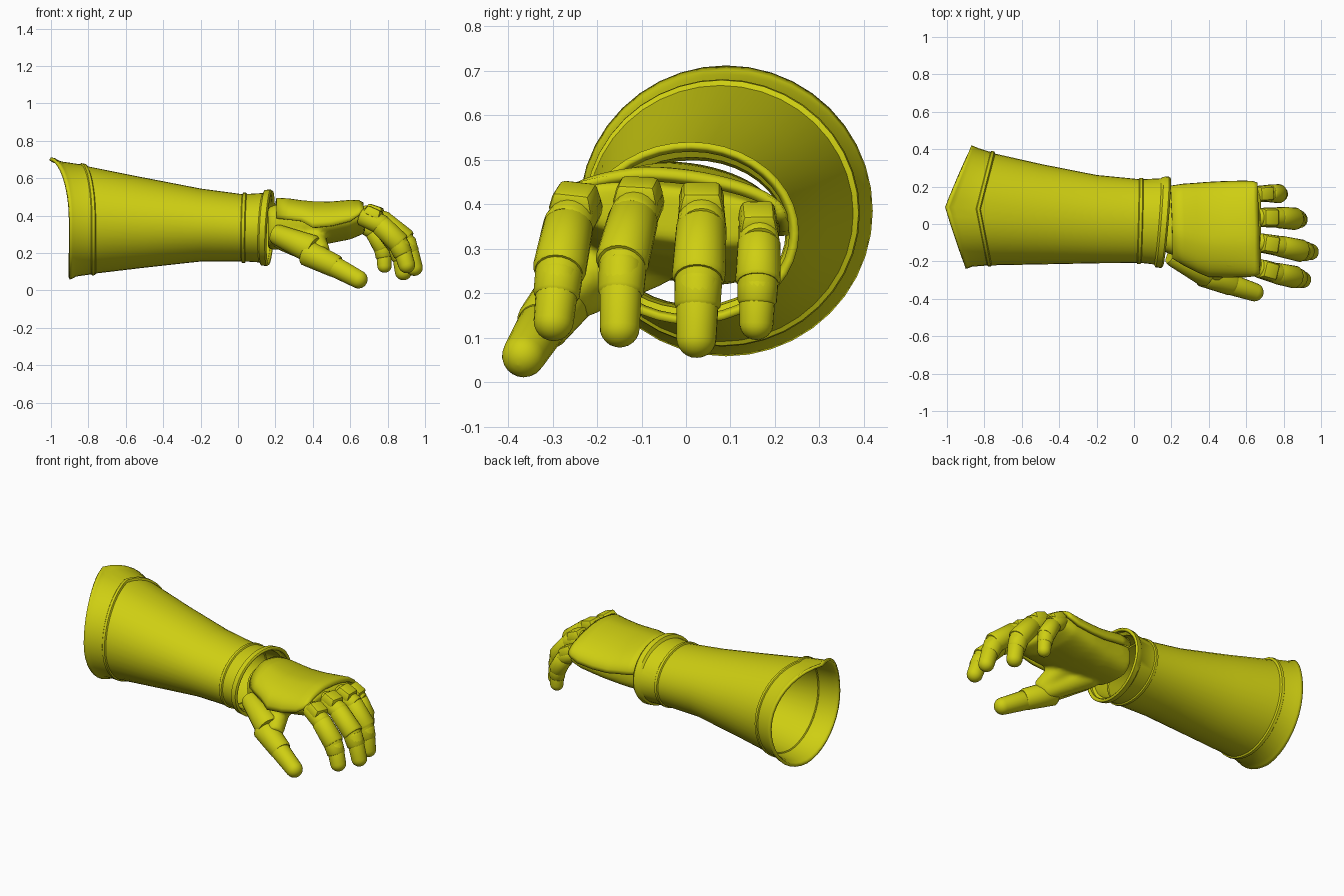
import bpy, bmesh, math
from mathutils import Vector, Matrix

if "Cube" in bpy.data.objects:
    bpy.data.objects.remove(bpy.data.objects["Cube"])

gold = bpy.data.materials.new("yellow_gold")
gold.diffuse_color = (0.62, 0.62, 0.006, 1)
gold.use_nodes = True
gold.node_tree.nodes["Principled BSDF"].inputs["Base Color"].default_value = gold.diffuse_color


def finish(name, bm, angle=40):
    bmesh.ops.recalc_face_normals(bm, faces=bm.faces)
    me = bpy.data.meshes.new(name)
    bm.to_mesh(me)
    bm.free()
    me.materials.append(gold)
    ob = bpy.data.objects.new(name, me)
    bpy.context.collection.objects.link(ob)
    bpy.ops.object.select_all(action='DESELECT')
    ob.select_set(True)
    bpy.context.view_layer.objects.active = ob
    bpy.ops.object.shade_smooth_by_angle(angle=math.radians(angle))
    return ob


def loft(bm, rings, closed=True, caps=True):
    """Skin a list of point rings."""
    vs = [[bm.verts.new(p) for p in r] for r in rings]
    n = len(vs[0])
    for a, b in zip(vs, vs[1:]):
        for i in range(n if closed else n - 1):
            j = (i + 1) % n
            bm.faces.new((a[i], a[j], b[j], b[i]))
    if caps:
        bm.faces.new(vs[0])
        bm.faces.new(vs[-1])


def tube(bm, p0, p1, r0, r1, dome=False, n=20, flat=1.0):
    """Armour segment between two points, optionally with a domed tip."""
    p0, p1 = Vector(p0), Vector(p1)
    d = p1 - p0
    q = d.to_track_quat('Z', 'Y')
    if dome:
        length = d.length
        prof = [(0, r0 * .9), (.05, r0)]
        start = 1 - r1 / length
        prof += [(start + (1 - start) * math.sin(t * math.pi / 12),
                  r1 * math.cos(t * math.pi / 12) + .001) for t in range(7)]
    else:
        prof = [(0, r0 * .88), (.06, r0), (.5, (r0 + r1) / 2), (.93, r1), (1, r1 * .9)]
    rings = []
    for t, r in prof:
        c = p0 + d * t
        rings.append([c + q @ Vector((r * math.cos(k * math.tau / n),
                                      flat * r * math.sin(k * math.tau / n), 0))
                      for k in range(n)])
    loft(bm, rings)


# Forearm cuff: x, y min, y max, z min, z max, pointed back edge, wrist slant
cuff = [(-.90, -.24, .42, .058, .712, .10, 0),
        (-.885, -.236, .416, .064, .702, .10, 0),
        (-.865, -.228, .407, .075, .692, .095, 0),
        (-.785, -.222, .385, .086, .675, .06, 0),
        (-.78, -.228, .391, .080, .681, .06, 0),
        (-.765, -.228, .388, .082, .679, .06, 0),
        (-.76, -.221, .376, .091, .667, .06, 0),
        (-.50, -.216, .320, .122, .607, .02, 0),
        (-.20, -.210, .262, .155, .545, 0, 0),
        (.02, -.208, .240, .155, .515, 0, .006),
        (.025, -.215, .247, .148, .523, 0, .006),
        (.04, -.215, .247, .148, .523, 0, .006),
        (.045, -.208, .240, .155, .516, 0, .006),
        (.125, -.216, .244, .150, .521, 0, .018),
        (.135, -.232, .252, .134, .538, 0, .02),
        (.165, -.235, .254, .130, .540, 0, .02),
        (.175, -.225, .247, .138, .532, 0, .02)]
N = 40
rings = []
for x, y0, y1, z0, z1, peak, slant in cuff:
    ring = []
    for k in range(N):
        c, s = math.cos(k * math.tau / N), math.sin(k * math.tau / N)
        dx = slant * (c + .5 * s)
        dx += -peak * (1 - abs(c)) if s > 0 else 0
        dx += .03 * max(c, 0) * (peak / .1)
        ring.append(((x + dx), (y0 + y1) / 2 + c * (y1 - y0) / 2,
                     (z0 + z1) / 2 + s * (z1 - z0) / 2))
    rings.append(ring)
bm = bmesh.new()
loft(bm, rings, caps=False)
ob = finish("forearm_cuff", bm, 35)
m = ob.modifiers.new("thickness", 'SOLIDIFY')
m.thickness, m.offset = .018, -1

# Palm with thumb mound and finger roots, blended into one smooth skin
palm = [(.16, -.15, .17, .23, .45), (.22, -.17, .18, .23, .465), (.32, -.21, .19, .235, .46),
        (.45, -.25, .205, .255, .455), (.60, -.265, .212, .285, .455), (.68, -.25, .20, .32, .44)]
rings = []
for x, y0, y1, z0, z1 in palm:
    ring = []
    for k in range(32):
        c, s = math.cos(k * math.tau / 32), math.sin(k * math.tau / 32)
        y = (y0 + y1) / 2 + math.copysign(abs(c) ** .7, c) * (y1 - y0) / 2
        z = (z0 + z1) / 2 + math.copysign(abs(s) ** .8, s) * (z1 - z0) / 2
        ring.append((x, y, z - .12 * (y + .05)))
    rings.append(ring)
bm = bmesh.new()
loft(bm, rings)
tube(bm, (.24, -.08, .30), (.43, -.27, .19), .085, .062)
tube(bm, (.38, -.12, .32), (.45, -.28, .20), .07, .05)
ob = finish("palm", bm, 60)
m = ob.modifiers.new("blend", 'REMESH')
m.mode, m.voxel_size, m.use_smooth_shade = 'VOXEL', .012, True
m = ob.modifiers.new("soften", 'SMOOTH')
m.factor, m.iterations = .5, 8

# Back-of-hand plate: x, front y, front z, rear y, rear z, crown z
plate = [(.205, -.185, .385, .205, .36, .500), (.27, -.225, .378, .215, .35, .497),
         (.34, -.26, .370, .220, .34, .487), (.40, -.285, .335, .225, .33, .482),
         (.50, -.287, .345, .230, .33, .481), (.60, -.285, .370, .232, .34, .489),
         (.645, -.28, .400, .230, .36, .488), (.67, -.268, .425, .222, .375, .474)]
rings = []
for x, yl, zl, yr, zr, top in plate:
    ring = []
    for k in range(25):
        a = -math.pi / 2 + math.pi * k / 24
        v = (math.sin(a) + 1) / 2
        base = zl + (zr - zl) * v
        crown = top - .05 * max(v - .35, 0)
        ring.append((x - .02 * max(v - .5, 0), yl + (yr - yl) * v,
                     base + (crown - base) * math.cos(a) ** .8))
    rings.append(ring)
bm = bmesh.new()
loft(bm, rings, closed=False, caps=False)
ob = finish("back_plate", bm, 45)
m = ob.modifiers.new("thickness", 'SOLIDIFY')
m.thickness, m.offset = .022, -1

# Fingers: knuckle, middle joint, end joint, tip, radius
fingers = {
    "index": ((.66, -.235, .400), (.78, -.270, .345), (.865, -.285, .255), (.915, -.302, .095), .058),
    "middle": ((.66, -.098, .410), (.80, -.122, .362), (.90, -.145, .275), (.955, -.150, .080), .058),
    "ring": ((.66, .035, .400), (.79, .035, .345), (.865, .028, .240), (.890, .022, .055), .058),
    "little": ((.65, .160, .360), (.74, .165, .310), (.778, .162, .230), (.785, .157, .095), .049)}
for name, (a, b, c, d, r) in fingers.items():
    a, b, c, d = map(Vector, (a, b, c, d))
    bm = bmesh.new()
    tube(bm, a, b, r * .88, r * .95)
    tube(bm, b.lerp(a, .18), c.lerp(d, .05), r * .98, r * 1.04)
    tube(bm, c.lerp(b, .25), c.lerp(d, .4), r * .95, r * .9)
    tube(bm, c, d, r * .84, r * .76, dome=True)
    finish(name + "_finger", bm, 40)
    # Angular knuckle guard
    bm = bmesh.new()
    bmesh.ops.create_cube(bm, size=1)
    for v in bm.verts:
        f = .78 if v.co.z > 0 else 1
        v.co = Vector((v.co.x * .10 * f, v.co.y * r * 1.85 * f, v.co.z * .05))
    bmesh.ops.bevel(bm, geom=bm.edges[:], offset=.012, segments=2, affect='EDGES', profile=.5)
    ax = (b - a).normalized()
    side = Vector((0, 1, 0))
    up = ax.cross(side).normalized()
    side = up.cross(ax)
    pos = a.lerp(b, .42) + up * r * .72
    bm.transform(Matrix.Translation(pos) @ Matrix((ax, side, up)).transposed().to_4x4())
    finish(name + "_knuckle_guard", bm, 30)

# Thumb: base guard, middle sleeve and domed tip
bm = bmesh.new()
tube(bm, (.195, -.165, .305), (.405, -.268, .215), .055, .078)
finish("thumb_base_guard", bm, 40)
bm = bmesh.new()
tube(bm, (.36, -.262, .205), (.53, -.325, .125), .070, .062)
finish("thumb_sleeve", bm, 40)
bm = bmesh.new()
tube(bm, (.47, -.308, .152), (.685, -.378, .038), .058, .048, dome=True)
finish("thumb_tip", bm, 40)
